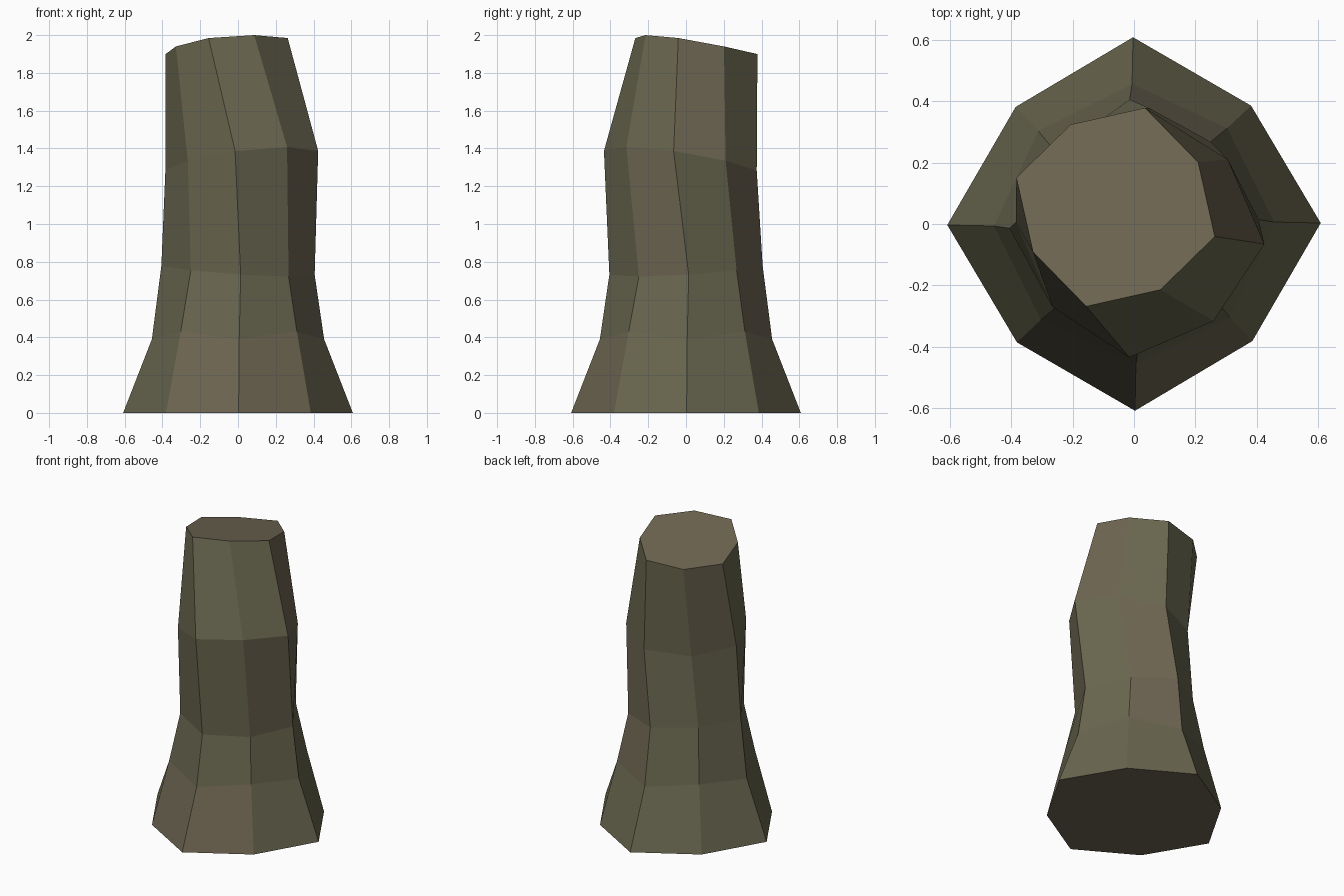
import bpy, bmesh, math

if "Cube" in bpy.data.objects:
    bpy.data.objects.remove(bpy.data.objects["Cube"])


def material(name, rgb):
    m = bpy.data.materials.new(name)
    m.diffuse_color = (*rgb, 1)
    m.use_nodes = True
    m.node_tree.nodes["Principled BSDF"].inputs["Base Color"].default_value = m.diffuse_color
    return m


olive = material("olive bark", (0.142, 0.134, 0.078))
brown = material("brown bark", (0.158, 0.134, 0.086))

# Rings of the trunk: centre x, y, z, main radius, diagonal radius,
# twist in degrees, tilt height, extra height of the diagonal corners
rings = [
    (0.00, 0.00, 0.00, 0.608, 0.542, 0.3, 0.0, 0.0),
    (0.00, 0.00, 0.39, 0.456, 0.435, 0.8, 0.0, 0.04),
    (0.00, 0.00, 0.755, 0.406, 0.366, 2.0, -0.033, 0.0),
    (0.02, -0.03, 1.335, 0.406, 0.373, -5.0, 0.073, 0.0),
    (-0.06, 0.055, 1.942, 0.337, 0.306, -16.5, 0.06, -0.002),
]
# Browner bark patches as (section, side), sides counted from +x
patches = {(0, 5), (0, 6), (1, 1), (2, 1), (2, 7), (3, 0), (3, 3)}

# Trunk: eight-sided rings joined by flat faces, twisting and leaning
bm = bmesh.new()
loops = []
for cx, cy, cz, main, diag, twist, tilt, lift in rings:
    loop = []
    for i in range(8):
        a = math.radians(45 * i + twist)
        r = diag if i % 2 else main
        z = cz + tilt * math.cos(math.radians(45 * (i - 7))) + (lift if i % 2 else 0)
        loop.append(bm.verts.new((cx + r * math.cos(a), cy + r * math.sin(a), z)))
    loops.append(loop)

for s in range(len(loops) - 1):
    low, high = loops[s], loops[s + 1]
    for i in range(8):
        j = (i + 1) % 8
        f = bm.faces.new((low[i], low[j], high[j], high[i]))
        f.material_index = 1 if (s, i) in patches else 0

# Cut top and flat base
bm.faces.new(loops[-1]).material_index = 1
bm.faces.new(loops[0][::-1]).material_index = 1

mesh = bpy.data.meshes.new("tree_stump")
bm.to_mesh(mesh)
bm.free()
mesh.materials.append(olive)
mesh.materials.append(brown)
bpy.context.collection.objects.link(bpy.data.objects.new("tree_stump", mesh))
